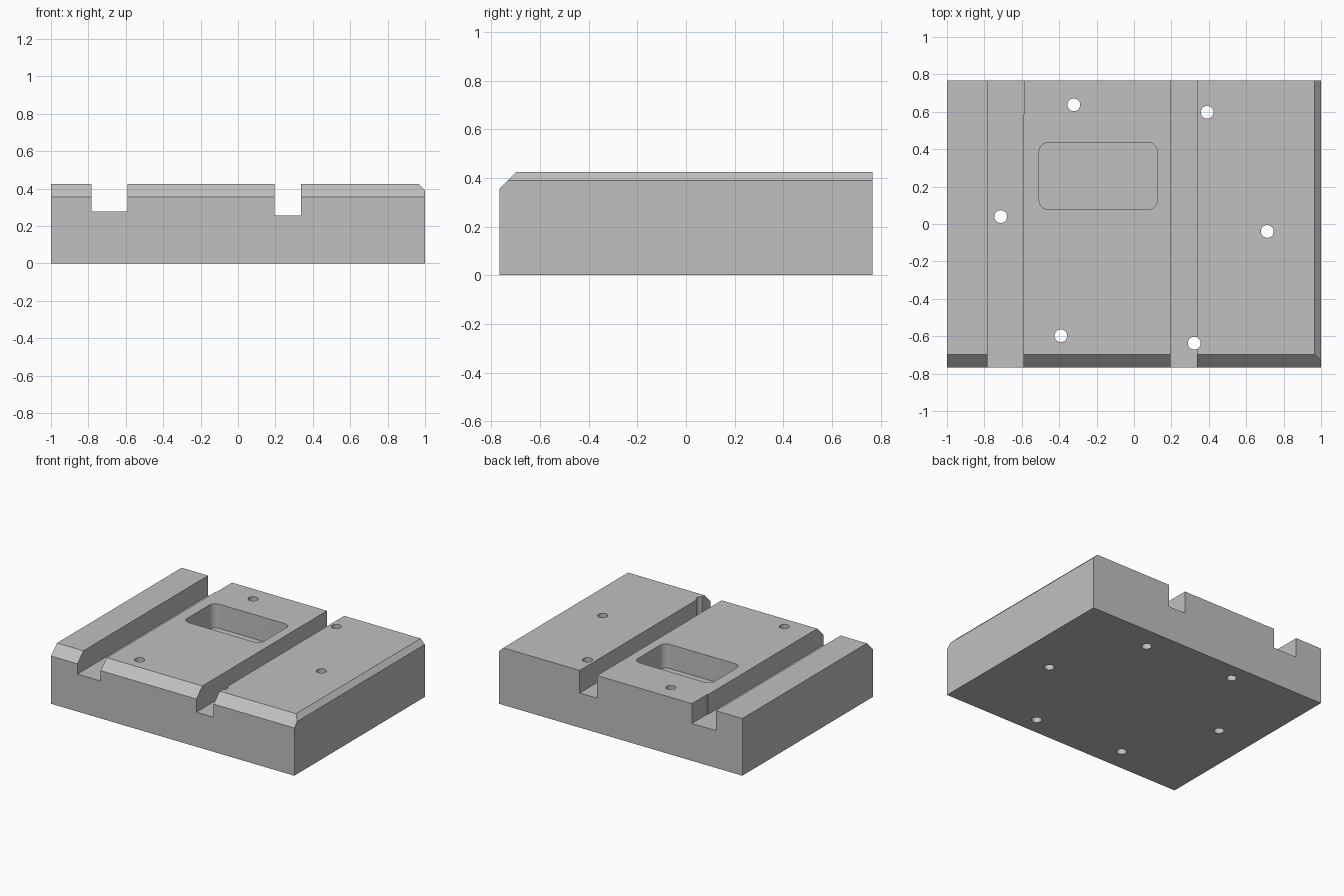
import bpy
import bmesh
from math import cos, sin, pi, radians
from mathutils import Vector

old = bpy.data.objects.get("Cube")
if old:
    bpy.data.objects.remove(old, do_unlink=True)

TOP = 0.425
HALF_X, HALF_Y = 1.0, 0.767

steel = bpy.data.materials.new("machined_grey")
steel.use_nodes = True
grey = (0.53, 0.53, 0.53, 1.0)
steel.diffuse_color = grey
steel.node_tree.nodes["Principled BSDF"].inputs["Base Color"].default_value = grey


def prism(name, outline, z0, z1):
    """Extrude a counter-clockwise outline from z0 up to z1."""
    bm = bmesh.new()
    face = bm.faces.new([bm.verts.new((x, y, z0)) for x, y in outline])
    ext = bmesh.ops.extrude_face_region(bm, geom=[face])
    verts = [g for g in ext["geom"] if isinstance(g, bmesh.types.BMVert)]
    bmesh.ops.translate(bm, verts=verts, vec=(0, 0, z1 - z0))
    bmesh.ops.recalc_face_normals(bm, faces=bm.faces)
    mesh = bpy.data.meshes.new(name)
    bm.to_mesh(mesh)
    bm.free()
    mesh.materials.append(steel)
    obj = bpy.data.objects.new(name, mesh)
    bpy.context.collection.objects.link(obj)
    return obj


def rectangle(x0, x1, y0, y1):
    return [(x0, y0), (x1, y0), (x1, y1), (x0, y1)]


def arc(cx, cy, r, start, end, steps):
    angles = [start + (end - start) * i / steps for i in range(steps + 1)]
    return [(cx + r * cos(a), cy + r * sin(a)) for a in angles]


def rounded_rectangle(x0, x1, y0, y1, r):
    centres = rectangle(x0 + r, x1 - r, y0 + r, y1 - r)
    points = []
    for i, (cx, cy) in enumerate(centres):
        points += arc(cx, cy, r, pi + i * pi / 2, pi * 1.5 + i * pi / 2, 8)
    return points


def cut(target, cutter):
    """Subtract the cutter from the target, then discard the cutter."""
    cutter.hide_render = True
    mod = target.modifiers.new("cut", "BOOLEAN")
    mod.operation = "DIFFERENCE"
    mod.solver = "EXACT"
    mod.object = cutter
    bpy.context.view_layer.objects.active = target
    bpy.ops.object.modifier_apply(modifier=mod.name)
    bpy.data.objects.remove(cutter, do_unlink=True)


# Solid block
block = prism("fixture_block", rectangle(-HALF_X, HALF_X, -HALF_Y, HALF_Y), 0, TOP)

# Chamfers along the front and left top edges
bm = bmesh.new()
bm.from_mesh(block.data)
for point, normal in [((0, -HALF_Y + 0.07, TOP), (0, -1, 1)),
                      ((HALF_X - 0.035, 0, TOP), (1, 0, 1))]:
    geom = bm.verts[:] + bm.edges[:] + bm.faces[:]
    bmesh.ops.bisect_plane(bm, geom=geom, plane_co=point,
                           plane_no=Vector(normal).normalized(), clear_outer=True)
    rim = [e for e in bm.edges if e.is_boundary]
    bmesh.ops.holes_fill(bm, edges=rim, sides=0)
bmesh.ops.recalc_face_normals(bm, faces=bm.faces)
bm.to_mesh(block.data)
bm.free()

# Wide slot, slightly stepped out near the back
wide = [(-0.783, -1), (-0.592, -1), (-0.592, 0.588),
        (-0.586, 0.588), (-0.586, 1), (-0.783, 1)]
cut(block, prism("wide_slot_cutter", wide, 0.278, 1))

# Narrow slot
cut(block, prism("narrow_slot_cutter", rectangle(0.195, 0.337, -1, 1), 0.257, 1))

# Rounded pocket
pocket = rounded_rectangle(-0.507, 0.125, 0.078, 0.436, 0.05)
cut(block, prism("pocket_cutter", pocket, TOP - 0.18, 1))

# Ring of through holes
for i in range(6):
    a = radians(-3.2 + 60 * i)
    hole = arc(0.714 * cos(a), 0.714 * sin(a), 0.034, 0, 2 * pi, 40)[:-1]
    cut(block, prism("hole_cutter", hole, -0.5, 1))

# Smooth round walls, crisp machined edges
bpy.ops.object.select_all(action="DESELECT")
block.select_set(True)
bpy.context.view_layer.objects.active = block
bpy.ops.object.shade_smooth_by_angle(angle=radians(30))
